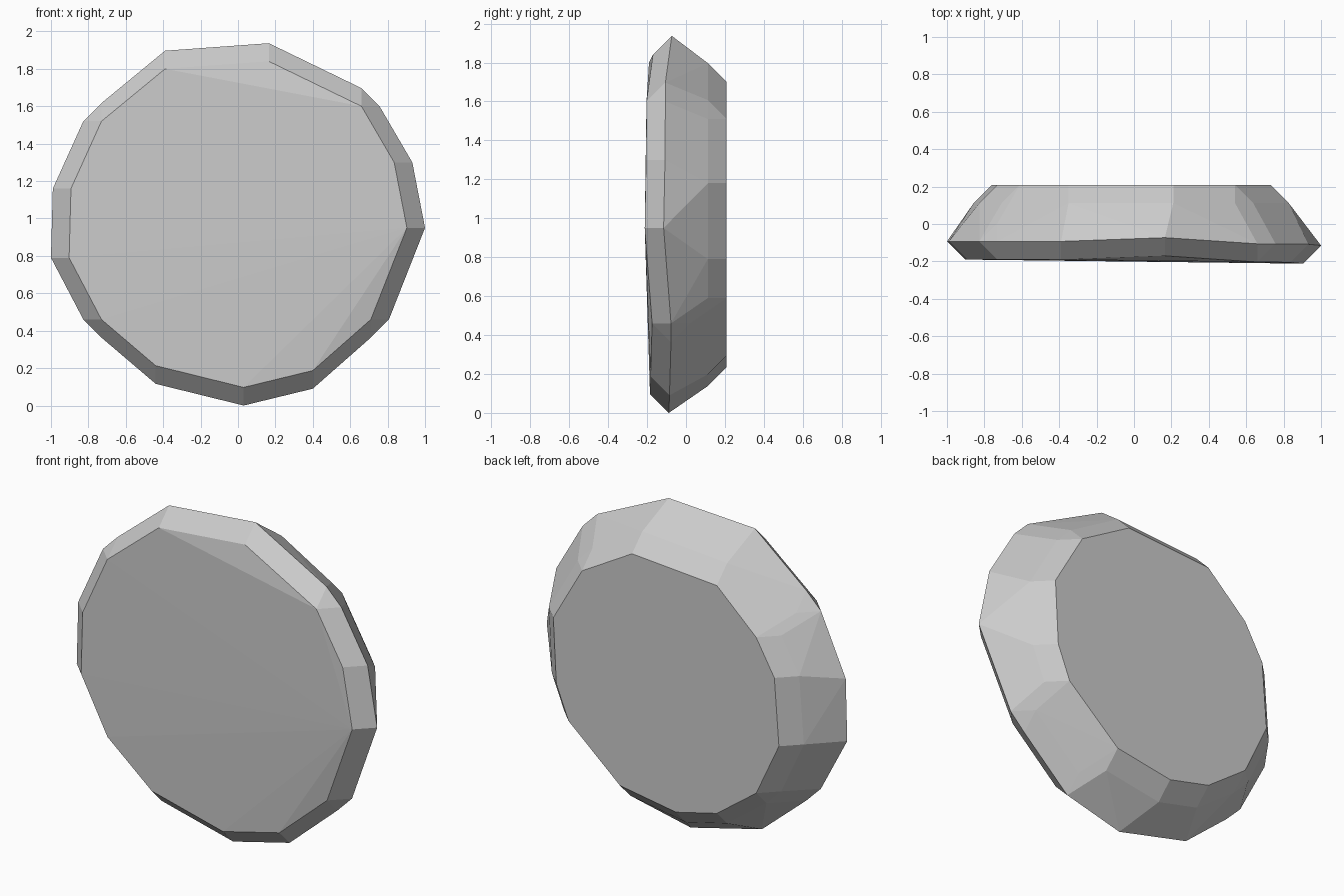
import bpy, bmesh
from mathutils import Vector

if "Cube" in bpy.data.objects:
    bpy.data.objects.remove(bpy.data.objects["Cube"])

# Faceted disc: front and back outlines, each corner padded with a small diamond
R = 0.097
BACK_Y = 0.112

# front outline (x, y, z), clockwise from upper left
front = [(-.39, -.093, 1.80), (.165, -.073, 1.84), (.66, -.106, 1.60),
         (.835, -.108, 1.30), (.903, -.115, .95), (.71, -.077, .46),
         (.40, -.085, .187), (.03, -.088, .097), (-.44, -.088, .213),
         (-.73, -.092, .46), (-.903, -.093, .79), (-.893, -.093, 1.16),
         (-.73, -.093, 1.52)]

# back outline (x, z), same order
back = [(-.35, 1.66), (.21, 1.70), (.54, 1.51), (.73, 1.18), (.71, .79),
        (.63, .59), (.29, .295), (-.08, .235), (-.35, .30), (-.61, .49),
        (-.76, .81), (-.73, 1.21), (-.61, 1.42)]

core = [Vector(p) for p in front] + [Vector((x, BACK_Y, z)) for x, z in back]
diamond = [Vector(d) * R for d in ((1, 0, 0), (-1, 0, 0), (0, 1, 0),
                                   (0, -1, 0), (0, 0, 1), (0, 0, -1))]

# wrap a convex skin round the padded corners
bm = bmesh.new()
for c in core:
    for d in diamond:
        bm.verts.new(c + d)
hull = bmesh.ops.convex_hull(bm, input=bm.verts[:])
inside = {g for g in hull["geom_interior"] + hull["geom_unused"]
          if isinstance(g, bmesh.types.BMVert)}
bmesh.ops.delete(bm, geom=list(inside), context='VERTS')
bmesh.ops.dissolve_limit(bm, angle_limit=0.005, verts=bm.verts[:], edges=bm.edges[:])
bmesh.ops.recalc_face_normals(bm, faces=bm.faces[:])

mesh = bpy.data.meshes.new("faceted_disc")
bm.to_mesh(mesh)
bm.free()
bpy.context.collection.objects.link(bpy.data.objects.new("faceted_disc", mesh))
